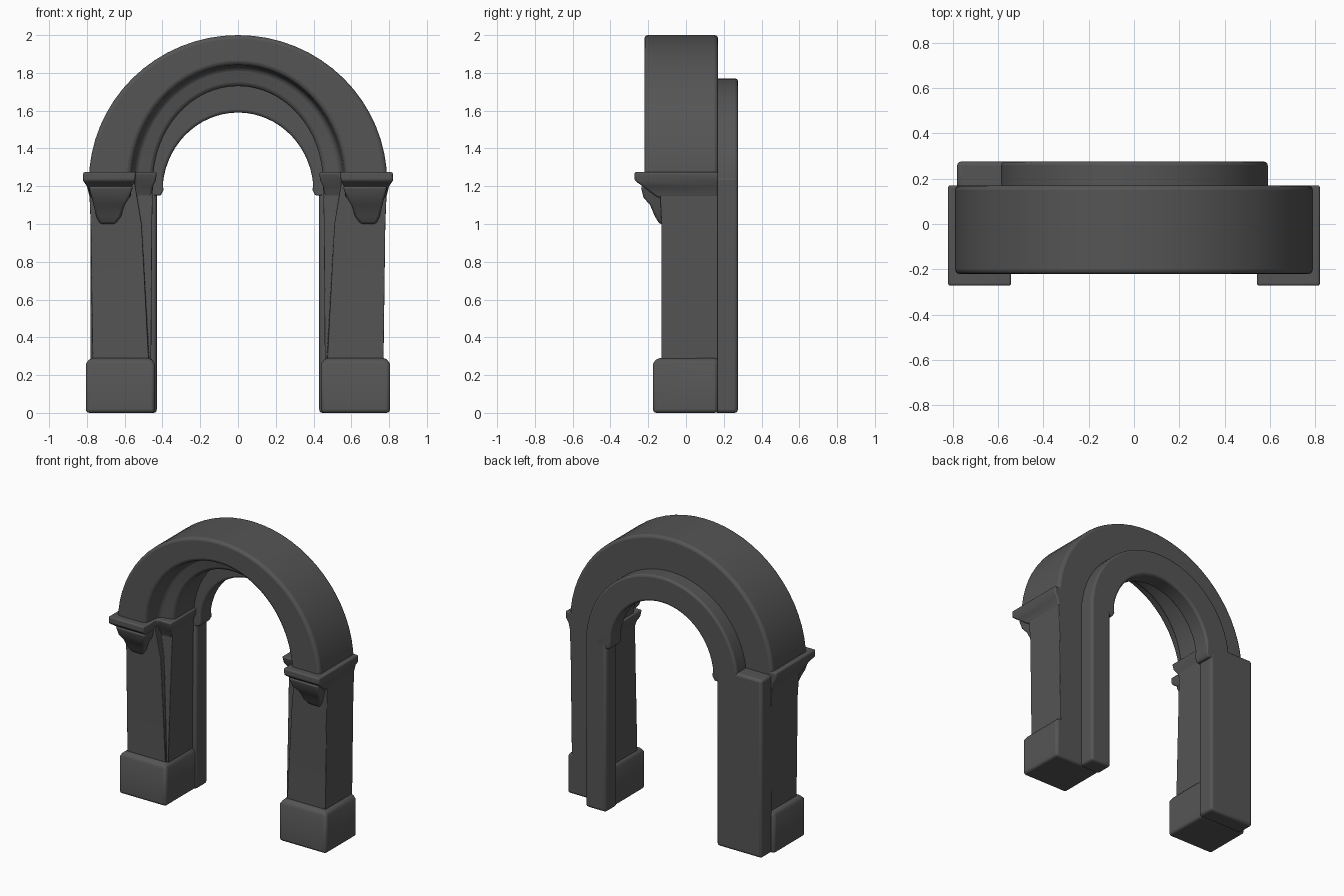
import bpy, bmesh, math

cube = bpy.data.objects.get("Cube")
if cube:
    bpy.data.objects.remove(cube, do_unlink=True)

stone = bpy.data.materials.new("dark_grey_stone")
stone.use_nodes = True
GREY = (0.09, 0.09, 0.09, 1)
stone.diffuse_color = GREY
stone.node_tree.nodes["Principled BSDF"].inputs["Base Color"].default_value = GREY


def skin(name, rings, bevel):
    """Join equal rings of points into a closed, softly bevelled solid."""
    bm = bmesh.new()
    loops = [[bm.verts.new(p) for p in ring] for ring in rings]
    n = len(loops[0])
    for a, b in zip(loops, loops[1:]):
        for i in range(n):
            j = (i + 1) % n
            bm.faces.new((a[i], a[j], b[j], b[i]))
    bm.faces.new(loops[0])
    bm.faces.new(loops[-1])
    bmesh.ops.recalc_face_normals(bm, faces=bm.faces)
    mesh = bpy.data.meshes.new(name)
    bm.to_mesh(mesh)
    bm.free()
    mesh.materials.append(stone)
    obj = bpy.data.objects.new(name, mesh)
    bpy.context.collection.objects.link(obj)
    mod = obj.modifiers.new("soft_edges", "BEVEL")
    mod.width, mod.segments = bevel, 3
    mod.limit_method, mod.angle_limit = "ANGLE", math.radians(35)
    bpy.ops.object.select_all(action="DESELECT")
    obj.select_set(True)
    bpy.context.view_layer.objects.active = obj
    bpy.ops.object.shade_smooth_by_angle(angle=math.radians(40))
    return obj


def arch(name, spring, section, bevel, steps=32):
    """Sweep a section of (half width, crown height, y) over a half ellipse."""
    rings = []
    for k in range(steps + 1):
        t = math.pi * k / steps
        rings.append([(rx * math.cos(t), y, spring + (top - spring) * math.sin(t))
                      for rx, top, y in section])
    skin(name, rings, bevel)


def plan(xi, xo, yf, yb, cx, cy):
    """Pier plan with a notch in its inner front corner."""
    return [(xo, yb), (xo, yf), (cx, yf), (cx + 0.001, cy), (xi, cy), (xi, yb)]


def box(xi, xo, yf, yb):
    return [(xi, yf), (xo, yf), (xo, yb), (xi, yb)]


def loft(name, side, levels, bevel):
    skin(name, [[(side * x, y, z) for x, y in pts] for z, pts in levels], bevel)


# Stepped front arch and slimmer rear arch
arch("front_arch", 1.22, [(0.79, 2.0, -0.22), (0.79, 2.0, 0.17), (0.45, 1.73, 0.17),
                          (0.45, 1.73, -0.07), (0.55, 1.83, -0.09), (0.57, 1.845, -0.22)], 0.02)
arch("rear_arch", 1.17, [(0.59, 1.77, 0.15), (0.59, 1.77, 0.275),
                         (0.40, 1.59, 0.275), (0.40, 1.59, 0.15)], 0.015)

for side, label in ((1, "left"), (-1, "right")):
    # Base block and shaft
    loft(label + "_base", side, [(0, box(0.44, 0.805, -0.175, 0.17)),
                                 (0.26, box(0.44, 0.805, -0.175, 0.17)),
                                 (0.29, box(0.46, 0.785, -0.155, 0.17))], 0.018)
    loft(label + "_shaft", side, [(0.25, plan(0.46, 0.77, -0.13, 0.17, 0.47, -0.12)),
                                  (1.0, plan(0.455, 0.78, -0.13, 0.17, 0.51, -0.09)),
                                  (1.24, plan(0.45, 0.79, -0.14, 0.17, 0.55, -0.08))], 0.012)
    # Moulded capital
    loft(label + "_capital", side, [(1.14, plan(0.46, 0.785, -0.15, 0.17, 0.57, -0.08)),
                                    (1.20, plan(0.45, 0.80, -0.23, 0.17, 0.56, -0.10)),
                                    (1.23, plan(0.435, 0.82, -0.272, 0.17, 0.545, -0.12)),
                                    (1.275, plan(0.43, 0.82, -0.272, 0.17, 0.54, -0.13))], 0.01)
    # Tapered corbel under the capital
    loft(label + "_corbel", side, [(1.0, box(0.65, 0.73, -0.14, -0.1)),
                                   (1.04, box(0.62, 0.75, -0.165, -0.1)),
                                   (1.10, box(0.60, 0.765, -0.19, -0.1)),
                                   (1.14, box(0.575, 0.775, -0.225, -0.1)),
                                   (1.20, box(0.555, 0.79, -0.24, -0.1))], 0.012)
    # Rear pier: a narrow strip on one side, full width on the other
    outer = 0.59 if side > 0 else 0.78
    loft(label + "_rear_pier", side, [(0, box(0.43, outer, 0.15, 0.275)),
                                      (1.25, box(0.43, outer, 0.15, 0.275))], 0.018)
    # Small impost below the rear arch
    loft(label + "_rear_impost", side, [(1.15, box(0.41, 0.50, 0.15, 0.27)),
                                        (1.18, box(0.395, 0.50, 0.15, 0.275)),
                                        (1.26, box(0.40, 0.50, 0.15, 0.275))], 0.008)
